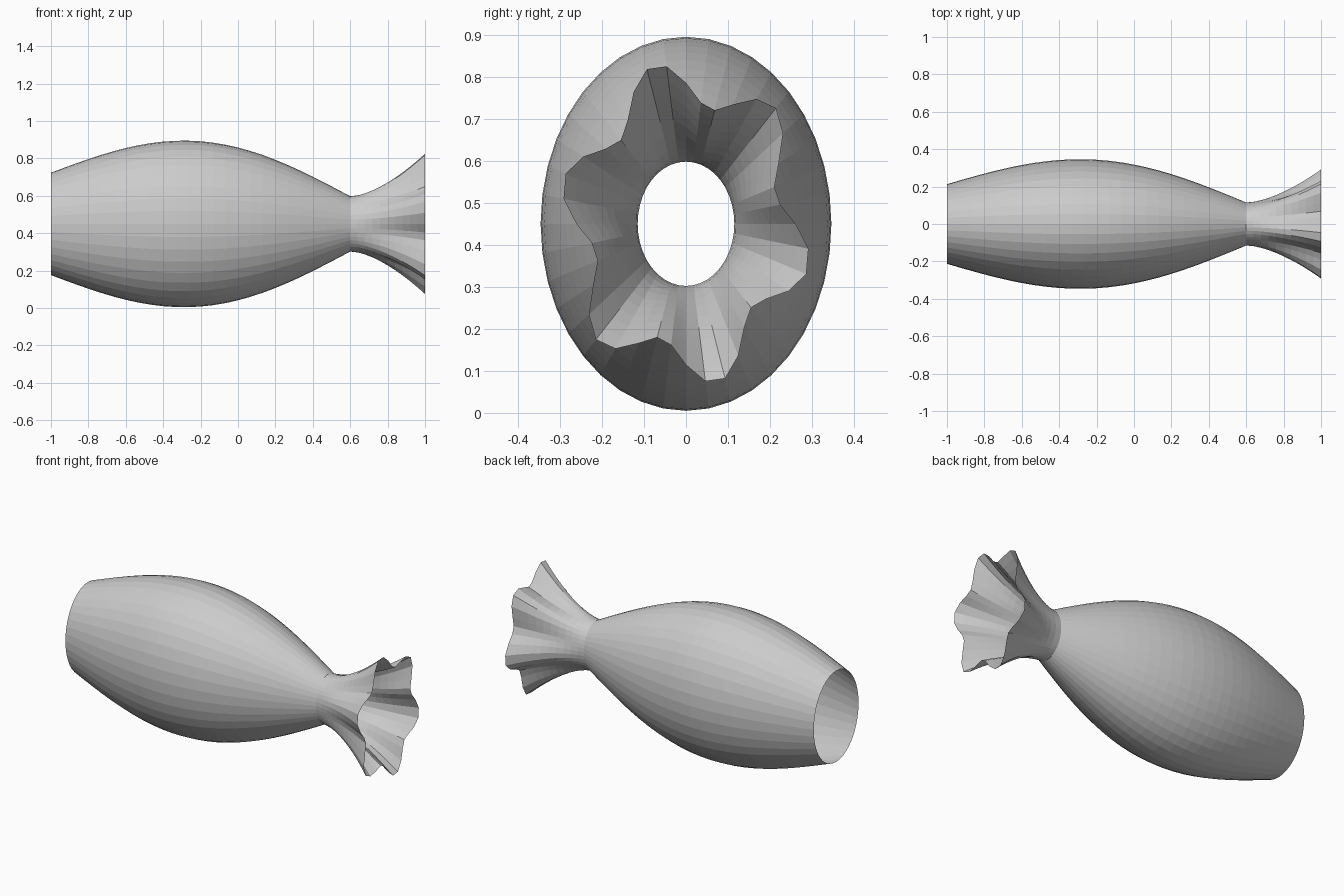
import bpy, bmesh
from math import sin, cos, pi

if "Cube" in bpy.data.objects:
    bpy.data.objects.remove(bpy.data.objects["Cube"])

SIDES = 40
TALL = 1.286      # height / width of the oval section
CENTRE = 0.45


def tube(name, x0, x1, steps, radius):
    """Open oval tube along x; radius(t, a) gives the half width."""
    bm = bmesh.new()
    rings = []
    for i in range(steps + 1):
        t = i / steps
        ring = []
        for k in range(SIDES):
            a = 2 * pi * k / SIDES
            r = radius(t, a)
            ring.append(bm.verts.new((x0 + (x1 - x0) * t, r * sin(a),
                                      CENTRE + TALL * r * cos(a))))
        rings.append(ring)
    for p, q in zip(rings, rings[1:]):
        for k in range(SIDES):
            n = (k + 1) % SIDES
            bm.faces.new((p[k], p[n], q[n], q[k]))
    bmesh.ops.recalc_face_normals(bm, faces=bm.faces)
    mesh = bpy.data.meshes.new(name)
    bm.to_mesh(mesh)
    bm.free()
    obj = bpy.data.objects.new(name, mesh)
    bpy.context.collection.objects.link(obj)
    return obj


# Bulging wrapper body, open at both ends
tube("wrapper_body", -1.0, 0.6, 24,
     lambda t, a: 0.213 - 0.098 * t + 0.1795 * sin(pi * t))

# Flared end with six ruffles that deepen towards the rim
tube("ruffled_end", 0.6, 1.0, 10,
     lambda t, a: 0.115 + 0.146 * t ** 1.6 - 0.042 * t ** 1.6 * sin(6 * a))
